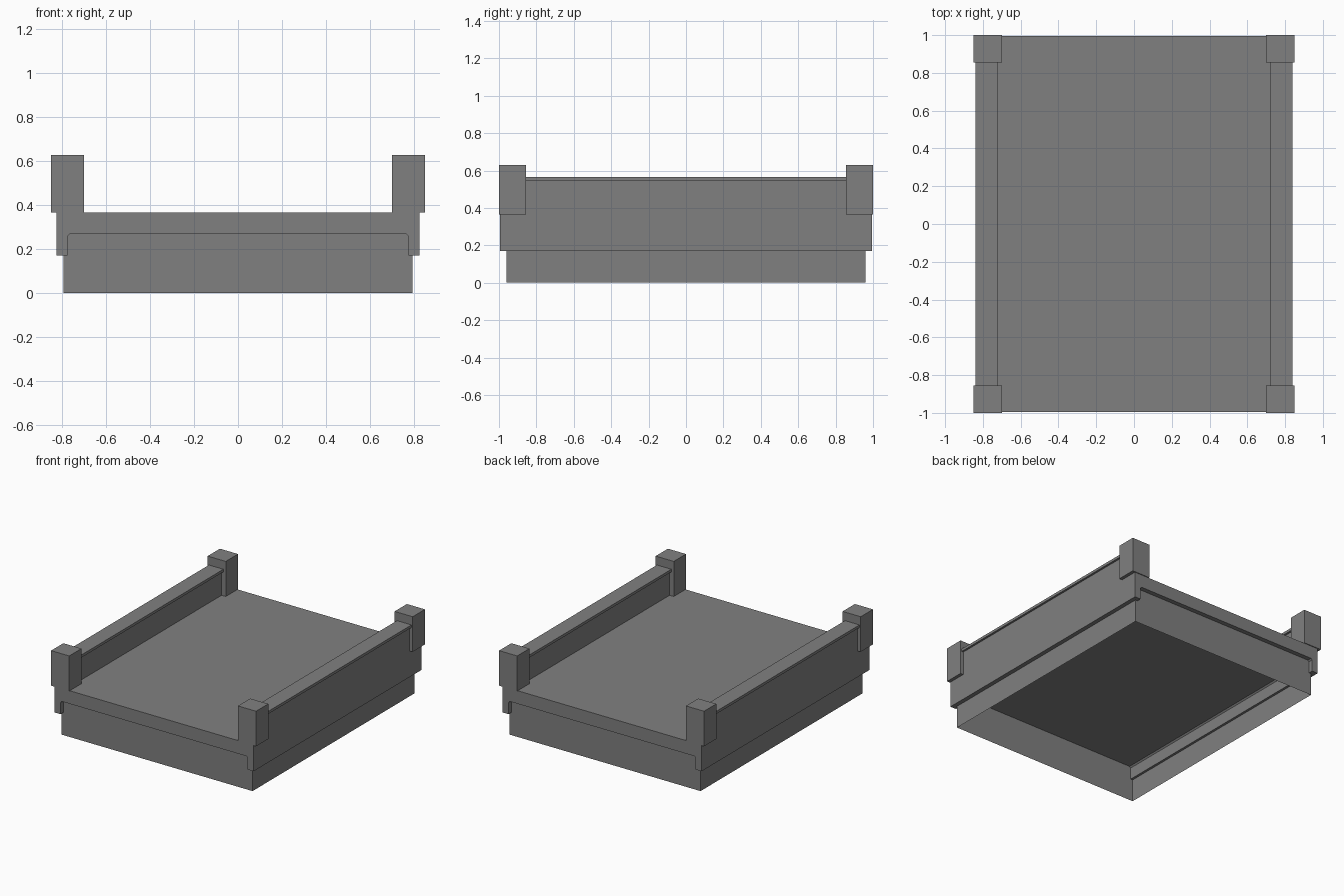
import bpy
import bmesh

default = bpy.data.objects.get("Cube")
if default:
    bpy.data.objects.remove(default, do_unlink=True)

# Single flat colour
grey = bpy.data.materials.new("mid_grey")
grey.use_nodes = True
GREY = (0.216, 0.216, 0.216, 1.0)
grey.diffuse_color = GREY
grey.node_tree.nodes["Principled BSDF"].inputs["Base Color"].default_value = GREY


def add_object(name, bm):
    mesh = bpy.data.meshes.new(name)
    bm.to_mesh(mesh)
    bm.free()
    mesh.materials.append(grey)
    obj = bpy.data.objects.new(name, mesh)
    bpy.context.collection.objects.link(obj)
    return obj


def box_mesh(x0, x1, y0, y1, z0, z1):
    bm = bmesh.new()
    bmesh.ops.create_cube(bm, size=1)
    for v in bm.verts:
        v.co.x = x1 if v.co.x > 0 else x0
        v.co.y = y1 if v.co.y > 0 else y0
        v.co.z = z1 if v.co.z > 0 else z0
    return bm


def mirror(obj, use_y=False):
    mod = obj.modifiers.new("mirror", 'MIRROR')
    mod.use_axis = (True, use_y, False)


DECK_TOP = 0.366
POST_Y = 0.855

# Thin skirt, open above and below
bm = box_mesh(-0.793, 0.793, -0.96, 0.96, 0, 0.268)
bm.normal_update()
caps = [f for f in bm.faces if abs(f.normal.z) > 0.5]
bmesh.ops.delete(bm, geom=caps, context='FACES_ONLY')
add_object("base_skirt", bm)

# Deck with a lip hanging down along each long side
half = [(0.765, 0.268), (0.775, 0.258), (0.775, 0.17),
        (0.825, 0.17), (0.825, DECK_TOP)]
profile = half + [(-x, z) for x, z in reversed(half)]
bm = bmesh.new()
front = bm.faces.new([bm.verts.new((x, -0.994, z)) for x, z in profile])
back = bmesh.ops.extrude_face_region(bm, geom=[front])["geom"]
moved = [v for v in back if isinstance(v, bmesh.types.BMVert)]
bmesh.ops.translate(bm, verts=moved, vec=(0, 1.988, 0))
bmesh.ops.recalc_face_normals(bm, faces=bm.faces)
add_object("deck", bm)

# Side walls with overhanging caps, between the posts
mirror(add_object("side_walls", box_mesh(0.735, 0.825, -POST_Y, POST_Y, DECK_TOP, 0.545)))
mirror(add_object("wall_caps", box_mesh(0.72, 0.84, -POST_Y, POST_Y, 0.545, 0.565)))

# Corner posts
mirror(add_object("corner_posts", box_mesh(0.70, 0.85, POST_Y, 1.0, DECK_TOP, 0.629)), use_y=True)
